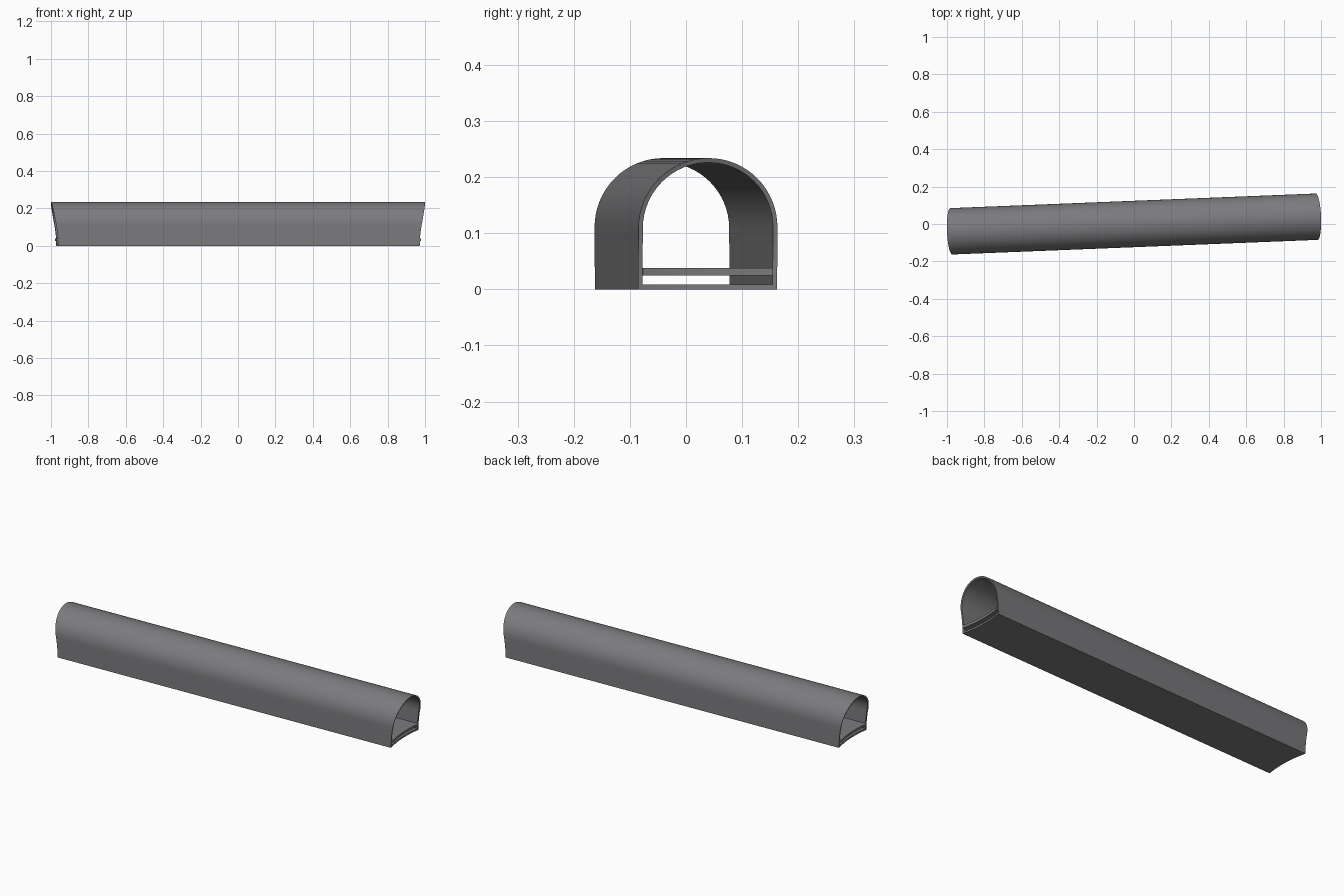
import bpy, bmesh, math

if "Cube" in bpy.data.objects:
    bpy.data.objects.remove(bpy.data.objects["Cube"])

YAW = math.atan(0.04)     # tunnel axis is slightly turned
R_END = 0.62              # radius of the spherical hollow cut into each end
SPRING = 0.11             # height where the arch begins

concrete = bpy.data.materials.new("grey_concrete")
concrete.diffuse_color = (0.20, 0.20, 0.21, 1)
concrete.use_nodes = True
concrete.node_tree.nodes["Principled BSDF"].inputs["Base Color"].default_value = concrete.diffuse_color


def end_x(y, z, extra=0.0):
    """Half length of the tunnel at a point of its cross-section."""
    return 0.955 + extra + R_END - math.sqrt(R_END ** 2 - y * y - z * z)


def arch_profile(r, floor, arc=32, wall=6, base=12):
    """Closed horseshoe outline: floor, right wall, arch, left wall."""
    pts = [(-r + 2 * r * i / base, floor) for i in range(base)]
    pts += [(r, floor + (SPRING - floor) * i / wall) for i in range(wall)]
    pts += [(r * math.cos(math.pi * i / arc), SPRING + r * math.sin(math.pi * i / arc))
            for i in range(arc)]
    pts += [(-r, SPRING + (floor - SPRING) * i / wall) for i in range(wall)]
    return pts


def ring(bm, pts, side, extra=0.0):
    return [bm.verts.new((side * end_x(y, z, extra), y, z)) for y, z in pts]


def bridge(bm, a, b):
    n = len(a)
    for i in range(n):
        j = (i + 1) % n
        bm.faces.new((a[i], a[j], b[j], b[i]))


def finish(bm, name):
    bmesh.ops.recalc_face_normals(bm, faces=bm.faces)
    mesh = bpy.data.meshes.new(name)
    bm.to_mesh(mesh)
    bm.free()
    mesh.materials.append(concrete)
    obj = bpy.data.objects.new(name, mesh)
    obj.rotation_euler.z = YAW
    bpy.context.collection.objects.link(obj)
    bpy.ops.object.select_all(action='DESELECT')
    obj.select_set(True)
    bpy.context.view_layer.objects.active = obj
    bpy.ops.object.shade_smooth_by_angle(angle=math.radians(30))


# Tunnel shell: outer and inner skins joined by the coped end rims
bm = bmesh.new()
outer, inner = arch_profile(0.124, 0.0), arch_profile(0.116, 0.009)
o1, o2 = ring(bm, outer, -1), ring(bm, outer, 1)
i1, i2 = ring(bm, inner, -1), ring(bm, inner, 1)
for a, b in ((o1, o2), (o2, i2), (i2, i1), (i1, o1)):
    bridge(bm, a, b)
finish(bm, "tunnel_shell")

# Raised deck: thin slab between the walls, ends just past the shell
bm = bmesh.new()
N, W = 12, 0.116
ys = [-W + 2 * W * i / N for i in range(N + 1)]
section = [(y, 0.025) for y in ys] + [(y, 0.038) for y in reversed(ys)]
d1, d2 = ring(bm, section, -1, 0.007), ring(bm, section, 1, 0.007)
bridge(bm, d1, d2)
for d in (d1, d2):
    for i in range(N):
        bm.faces.new((d[i], d[i + 1], d[2 * N - i], d[2 * N + 1 - i]))
finish(bm, "deck")
